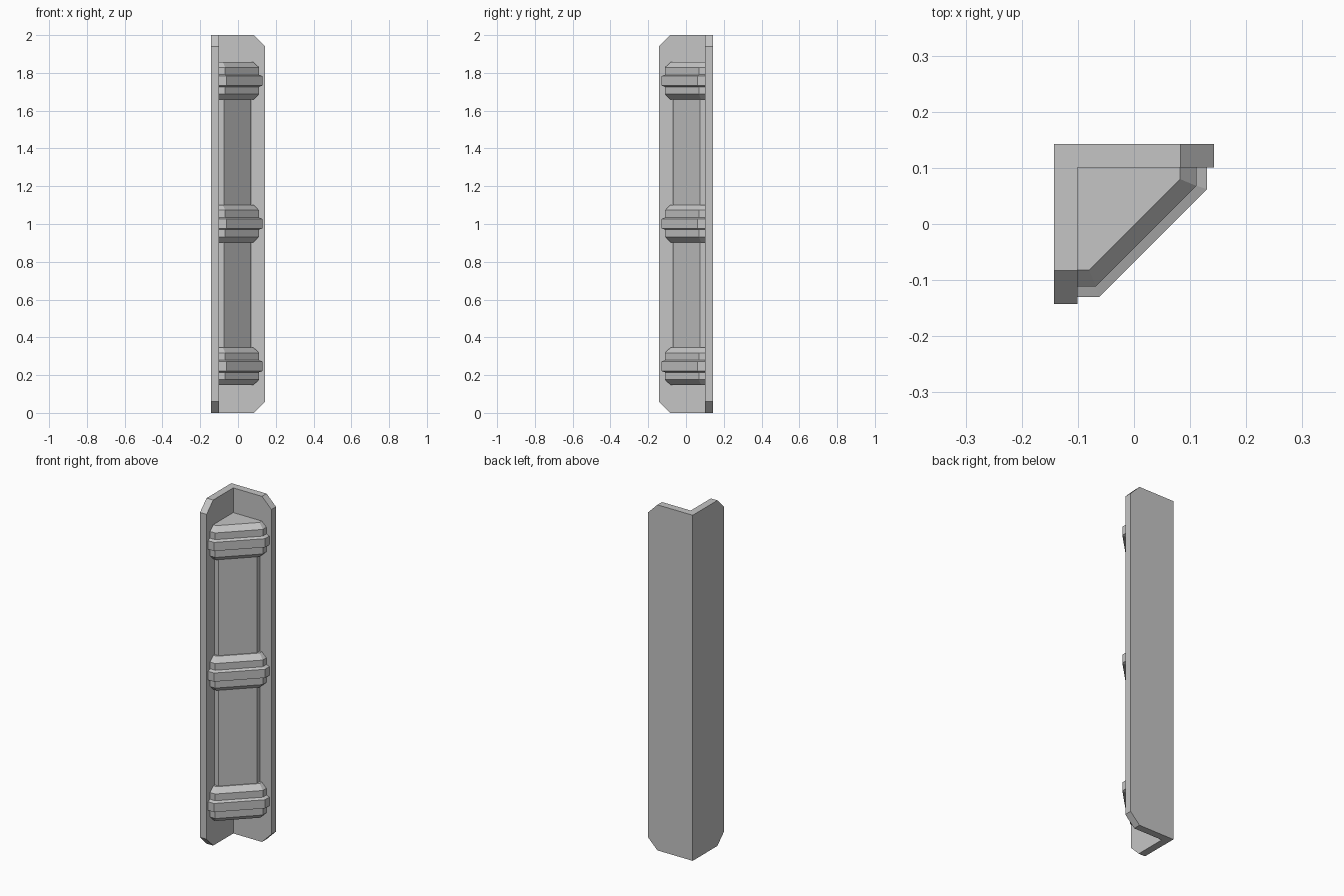
import bpy
import bmesh

cube = bpy.data.objects.get("Cube")
if cube:
    bpy.data.objects.remove(cube, do_unlink=True)

GREY = (0.56, 0.56, 0.56, 1)
grey = bpy.data.materials.new("plain grey")
grey.use_nodes = True
grey.diffuse_color = GREY
grey.node_tree.nodes["Principled BSDF"].inputs["Base Color"].default_value = GREY

OUT, IN = 0.143, 0.101   # outer and inner faces of the angle plates
CUT = 0.06               # corner chamfer of the plates


def loft(name, rings):
    """Skin a stack of matching rings and cap both ends."""
    bm = bmesh.new()
    loops = [[bm.verts.new(p) for p in ring] for ring in rings]
    n = len(loops[0])
    for low, high in zip(loops, loops[1:]):
        for i in range(n):
            j = (i + 1) % n
            bm.faces.new((low[i], low[j], high[j], high[i]))
    bm.faces.new(loops[0][::-1])
    bm.faces.new(loops[-1])
    bmesh.ops.recalc_face_normals(bm, faces=bm.faces)
    mesh = bpy.data.meshes.new(name)
    bm.to_mesh(mesh)
    bm.free()
    mesh.materials.append(grey)
    obj = bpy.data.objects.new(name, mesh)
    bpy.context.collection.objects.link(obj)
    return obj


def section(reach, corner, z):
    """Triangular section filling the inside of the angle, with blunt tips."""
    return [(-IN, IN, z), (-IN, -reach, z), (-corner, -reach, z),
            (reach, corner, z), (reach, IN, z)]


# Angle plates with chamfered free corners
def plate_outline(start):
    return [(start, 0), (OUT - CUT, 0), (OUT, CUT),
            (OUT, 2 - CUT), (OUT - CUT, 2), (start, 2)]


loft("back_plate", [[(u, y, z) for u, z in plate_outline(-OUT)] for y in (IN, OUT)])
loft("side_plate", [[(x, -u, z) for u, z in plate_outline(-IN)] for x in (-OUT, -IN)])

# Column running between the end clamps
loft("column", [section(0.069, 0.075, z) for z in (0.25, 1.75)])

# Three clamps, each a chamfered block with a raised band
for place, mid in (("lower", 0.247), ("middle", 1.002), ("upper", 1.758)):
    block = [(-0.099, 0.082, 0.08), (-0.071, 0.111, 0.068),
             (0.071, 0.111, 0.068), (0.099, 0.082, 0.08)]
    band = [(-0.033, 0.109, 0.069), (-0.025, 0.13, 0.062),
            (0.025, 0.13, 0.062), (0.033, 0.109, 0.069)]
    loft(place + "_clamp", [section(r, c, mid + dz) for dz, r, c in block])
    loft(place + "_clamp_band", [section(r, c, mid + dz) for dz, r, c in band])
